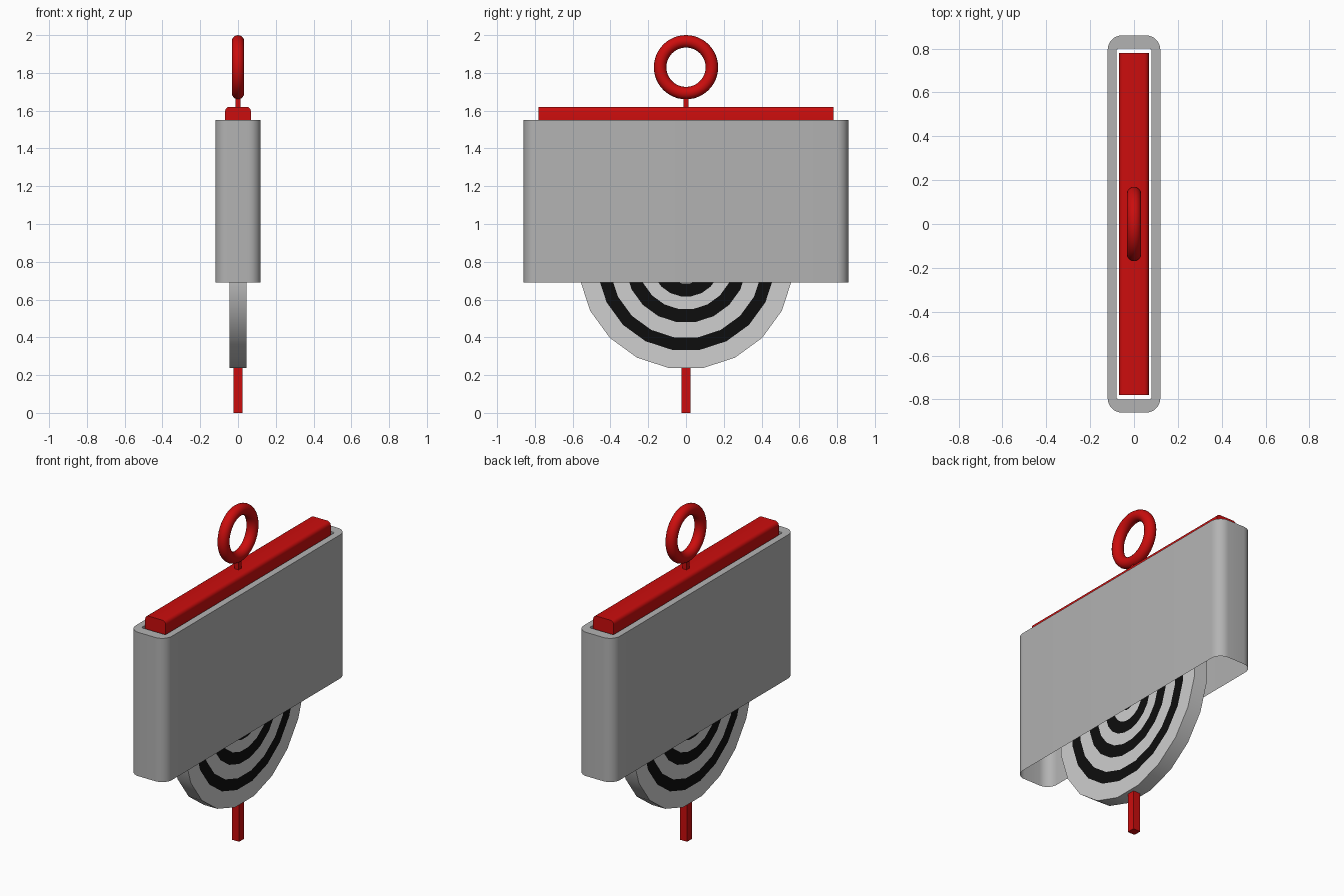
import bpy, bmesh, math

if "Cube" in bpy.data.objects:
    bpy.data.objects.remove(bpy.data.objects["Cube"])


def material(name, rgb):
    m = bpy.data.materials.new(name)
    m.diffuse_color = (*rgb, 1)
    m.use_nodes = True
    m.node_tree.nodes["Principled BSDF"].inputs["Base Color"].default_value = m.diffuse_color
    return m


RED = material("red", (0.6, 0.004, 0.004))
GREY = material("grey", (0.45, 0.45, 0.45))
LIGHT = material("light grey", (0.62, 0.62, 0.62))
BLACK = material("black", (0.004, 0.004, 0.004))


def finish(bm, name, mats):
    me = bpy.data.meshes.new(name)
    bm.to_mesh(me)
    bm.free()
    ob = bpy.data.objects.new(name, me)
    bpy.context.collection.objects.link(ob)
    for m in mats:
        me.materials.append(m)
    return ob


def smooth(ob):
    bpy.ops.object.select_all(action='DESELECT')
    ob.select_set(True)
    bpy.context.view_layer.objects.active = ob
    bpy.ops.object.shade_smooth_by_angle(angle=math.radians(32))


def box(name, hx, hy, z0, z1, mat):
    bm = bmesh.new()
    bmesh.ops.create_cube(bm, size=1)
    for v in bm.verts:
        v.co = (v.co.x * 2 * hx, v.co.y * 2 * hy, z0 + (v.co.z + 0.5) * (z1 - z0))
    return finish(bm, name, [mat])


def rounded_rect(hx, hy, r, seg=8):
    pts = []
    for k, (sx, sy) in enumerate([(1, 1), (-1, 1), (-1, -1), (1, -1)]):
        for i in range(seg + 1):
            a = math.pi / 2 * (k + i / seg)
            pts.append((sx * (hx - r) + r * math.cos(a), sy * (hy - r) + r * math.sin(a)))
    return pts


def bridge(bm, a, b):
    n = len(a)
    return [bm.faces.new((a[i], a[(i + 1) % n], b[(i + 1) % n], b[i])) for i in range(n)]


# Sleeve: outer wall, top rim and inner lip, open underneath
bm = bmesh.new()
outer, inner = rounded_rect(0.12, 0.86, 0.065), rounded_rect(0.08, 0.8, 0.012)
loops = [[bm.verts.new((x, y, z)) for x, y in pts]
         for pts, z in ((outer, 0.69), (outer, 1.55), (inner, 1.55), (inner, 1.4))]
for a, b in zip(loops, loops[1:]):
    bridge(bm, a, b)
smooth(finish(bm, "sleeve", [GREY]))

# Target disc: 20-sided, concentric painted bands on both faces
SIDES, CZ, HALF = 20, 0.8, 0.044
radii = [0.57, 0.472, 0.405, 0.323, 0.253, 0.185, 0.117, 0.05]
bm = bmesh.new()


def ring(r, x):
    angles = [math.radians(9 + 18 * k) for k in range(SIDES)]
    return [bm.verts.new((x, r * math.cos(a), CZ + r * math.sin(a))) for a in angles]


rims = []
for x in (-HALF, HALF):
    rings = [ring(r, x) for r in radii]
    rims.append(rings[0])
    for i, (a, b) in enumerate(zip(rings, rings[1:])):
        for f in bridge(bm, a, b):
            f.material_index = i % 2
    bm.faces.new(rings[-1]).material_index = 1
bridge(bm, *rims)
bmesh.ops.recalc_face_normals(bm, faces=bm.faces)
smooth(finish(bm, "target_disc", [LIGHT, BLACK]))

# Top bar with its long edges rounded
bar = box("top_bar", 0.068, 0.78, 1.484, 1.62, RED)
bm = bmesh.new()
bm.from_mesh(bar.data)
long_edges = [e for e in bm.edges if abs(e.verts[0].co.y - e.verts[1].co.y) > 1]
bmesh.ops.bevel(bm, geom=long_edges, offset=0.022, segments=4, profile=0.5, affect='EDGES')
bm.to_mesh(bar.data)
bm.free()
smooth(bar)

# Centre rod and the stem under the ring
box("centre_rod", 0.024, 0.024, 0, 1.5, RED)
box("ring_stem", 0.014, 0.014, 1.6, 1.675, RED)

# Hanging ring
bpy.ops.mesh.primitive_torus_add(major_radius=0.137, minor_radius=0.033, major_segments=48,
                                 minor_segments=16, location=(0, 0, 1.83),
                                 rotation=(0, math.pi / 2, 0))
hoop = bpy.context.object
hoop.name = "hanging_ring"
hoop.data.materials.append(RED)
smooth(hoop)
